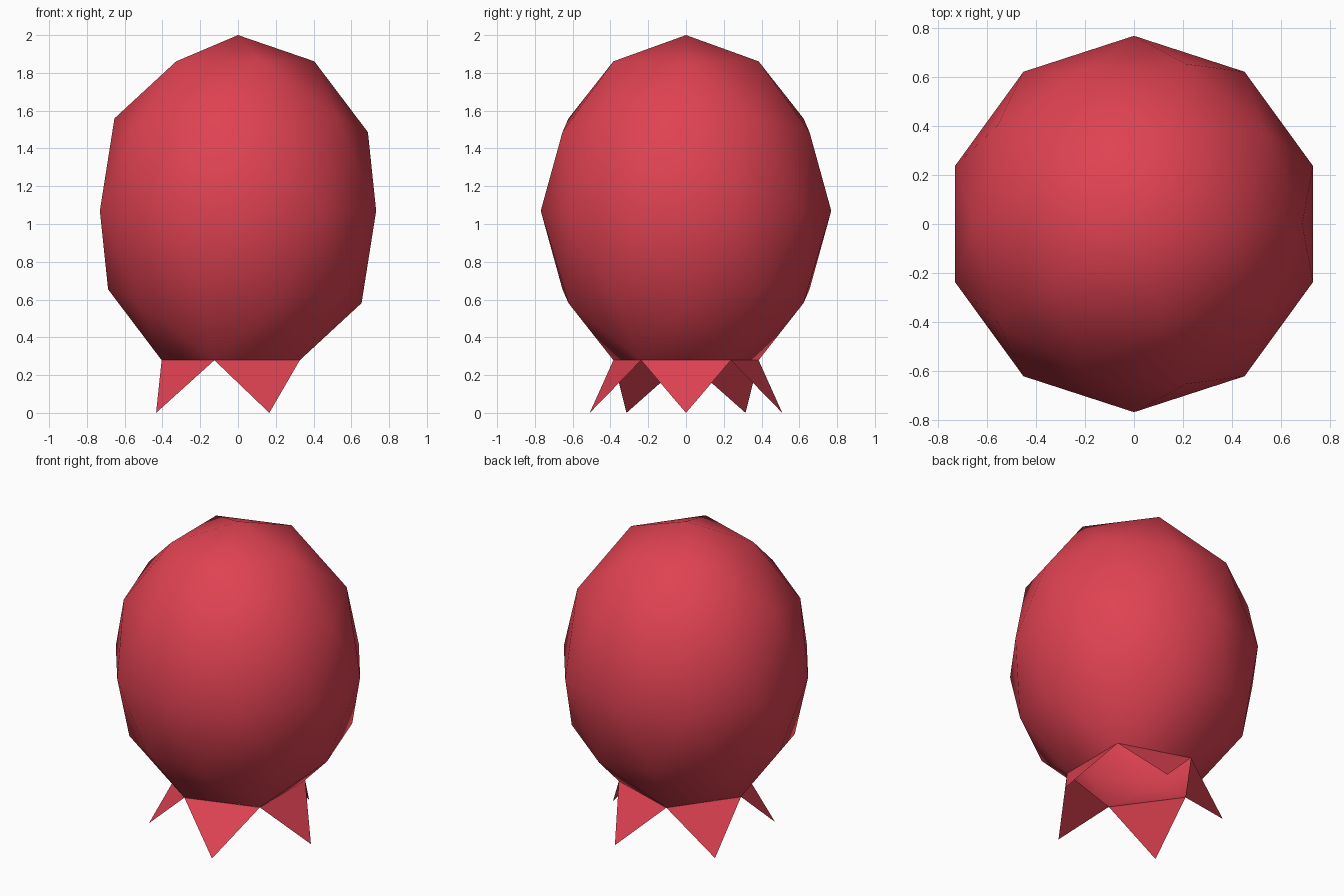
import bpy, bmesh, math

if "Cube" in bpy.data.objects:
    bpy.data.objects.remove(bpy.data.objects["Cube"])

CENTRE, RADIUS, HALF_H = 1.07, 0.769, 0.93      # stretched icosphere
RIM_R, RIM_Z = RADIUS * 0.5257, CENTRE - HALF_H * 0.8507
TIP_R = 0.536

red = bpy.data.materials.new("soft red")
red.diffuse_color = (0.74, 0.054, 0.084, 1)
red.use_nodes = True
red.node_tree.nodes["Principled BSDF"].inputs["Base Color"].default_value = red.diffuse_color


def add_object(name, bm, smooth):
    mesh = bpy.data.meshes.new(name)
    for f in bm.faces:
        f.smooth = smooth
    bm.to_mesh(mesh)
    bm.free()
    mesh.materials.append(red)
    obj = bpy.data.objects.new(name, mesh)
    bpy.context.collection.objects.link(obj)
    return obj


# Balloon body: low-poly icosphere, open at the bottom
bm = bmesh.new()
bmesh.ops.create_icosphere(bm, subdivisions=2, radius=1)
lowest = min(bm.verts, key=lambda v: v.co.z)
bmesh.ops.delete(bm, geom=[lowest], context='VERTS')
for v in bm.verts:
    v.co = (v.co.x * RADIUS, v.co.y * RADIUS, CENTRE + v.co.z * HALF_H)
add_object("balloon_body", bm, True)


# Skirt: five thin triangles flaring down from the open rim
def ring(radius, degrees, z):
    a = math.radians(degrees)
    return (radius * math.cos(a), radius * math.sin(a), z)


bm = bmesh.new()
for i in range(5):
    a = 72 * i
    bm.faces.new([bm.verts.new(ring(RIM_R, a + 36, RIM_Z)),
                  bm.verts.new(ring(TIP_R, a, 0)),
                  bm.verts.new(ring(RIM_R, a - 36, RIM_Z))])
bm.normal_update()
for f in bm.faces:
    c = f.calc_center_median()
    if f.normal.x * c.x + f.normal.y * c.y < 0:
        f.normal_flip()
add_object("skirt_points", bm, False)
